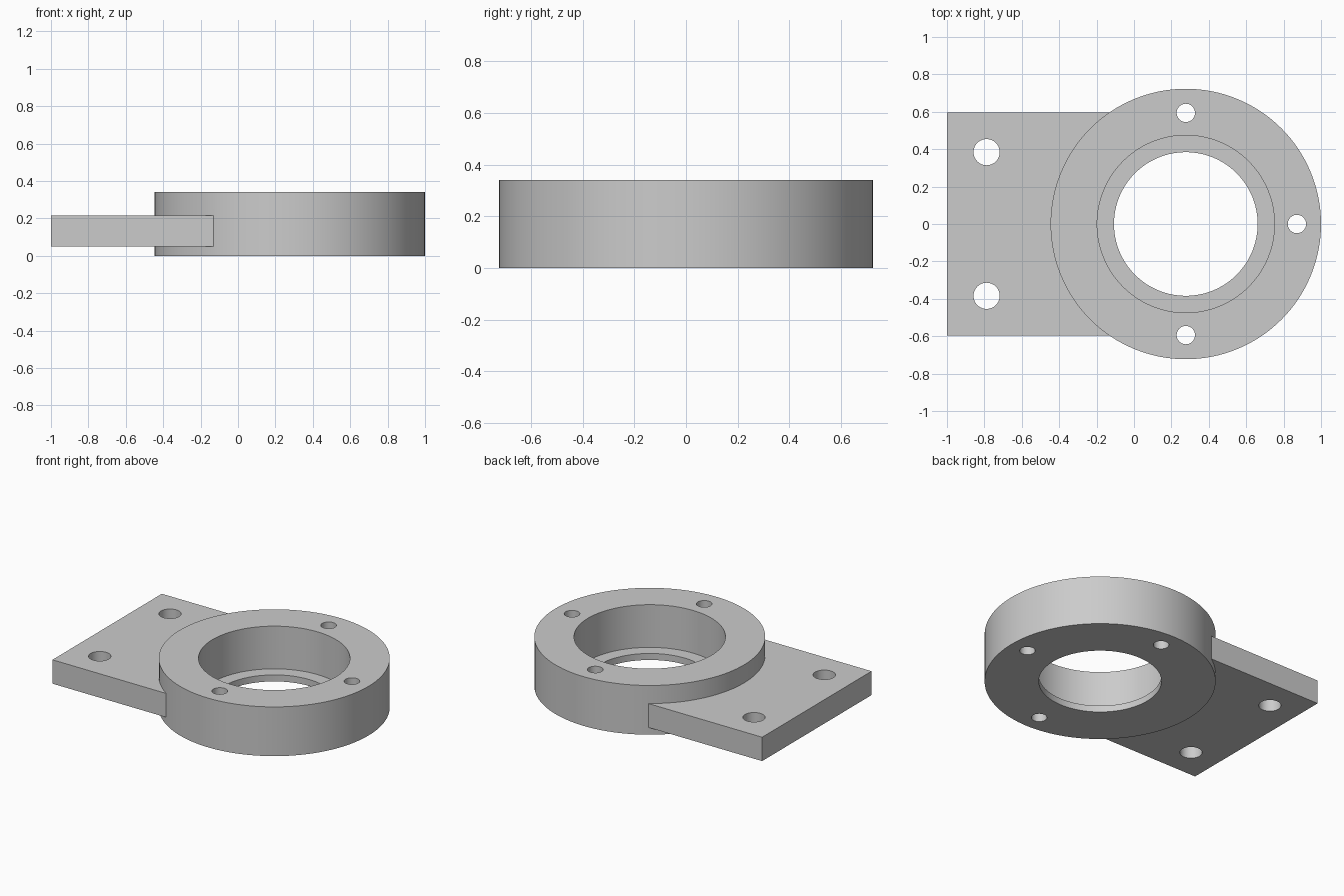
import bpy
import bmesh
from math import radians
from mathutils import Matrix

cube = bpy.data.objects.get("Cube")
if cube:
    bpy.data.objects.remove(cube, do_unlink=True)

# Main dimensions
RING_X, RING_R, HEIGHT = 0.277, 0.723, 0.34
LEDGE_Z = 0.045
PLATE_HALF_Y, PLATE_LOW, PLATE_TOP = 0.597, 0.05, 0.215

metal = bpy.data.materials.new("plain grey")
metal.use_nodes = True
grey = (0.6, 0.6, 0.6, 1)
metal.diffuse_color = grey
metal.node_tree.nodes["Principled BSDF"].inputs["Base Color"].default_value = grey


def add_object(name, bm):
    mesh = bpy.data.meshes.new(name)
    bm.to_mesh(mesh)
    bm.free()
    mesh.materials.append(metal)
    obj = bpy.data.objects.new(name, mesh)
    bpy.context.collection.objects.link(obj)
    return obj


def cylinder(name, x, y, radius, low, top, sides=128):
    bm = bmesh.new()
    bmesh.ops.create_cone(bm, cap_ends=True, segments=sides, radius1=radius,
                          radius2=radius, depth=top - low,
                          matrix=Matrix.Translation((x, y, (low + top) / 2)))
    return add_object(name, bm)


def box(name, x0, x1, half_y, low, top):
    bm = bmesh.new()
    place = Matrix.Translation(((x0 + x1) / 2, 0, (low + top) / 2))
    size = Matrix.Diagonal((x1 - x0, 2 * half_y, top - low, 1))
    bmesh.ops.create_cube(bm, size=1, matrix=place @ size)
    return add_object(name, bm)


def combine(target, other, operation):
    other.hide_render = True
    bpy.context.view_layer.objects.active = target
    mod = target.modifiers.new(operation.lower(), "BOOLEAN")
    mod.operation = operation
    mod.solver = "EXACT"
    mod.object = other
    bpy.ops.object.modifier_apply(modifier=mod.name)
    bpy.data.objects.remove(other, do_unlink=True)


# Round housing joined to the mounting plate
bracket = cylinder("flanged_bracket", RING_X, 0, RING_R, 0, HEIGHT)
plate = box("mounting_plate", -1, RING_X, PLATE_HALF_Y, PLATE_LOW, PLATE_TOP)
combine(bracket, plate, "UNION")

# Stepped bore: wide seat above, narrower opening through the floor
combine(bracket, cylinder("seat_cutter", RING_X, 0, 0.474, LEDGE_Z, 0.5), "DIFFERENCE")
combine(bracket, cylinder("bore_cutter", RING_X, 0, 0.384, -0.1, 0.2), "DIFFERENCE")

# Three small holes in the rim and two larger holes in the plate
rim = 0.594
holes = [(RING_X, rim, 0.049), (RING_X, -rim, 0.049), (RING_X + rim, 0, 0.049),
         (-0.788, 0.384, 0.07), (-0.788, -0.384, 0.07)]
for x, y, radius in holes:
    combine(bracket, cylinder("hole_cutter", x, y, radius, -0.1, 0.5, 48), "DIFFERENCE")

# Smooth round walls with crisp rims
bpy.ops.object.select_all(action="DESELECT")
bracket.select_set(True)
bpy.context.view_layer.objects.active = bracket
bpy.ops.object.shade_smooth_by_angle(angle=radians(30))
